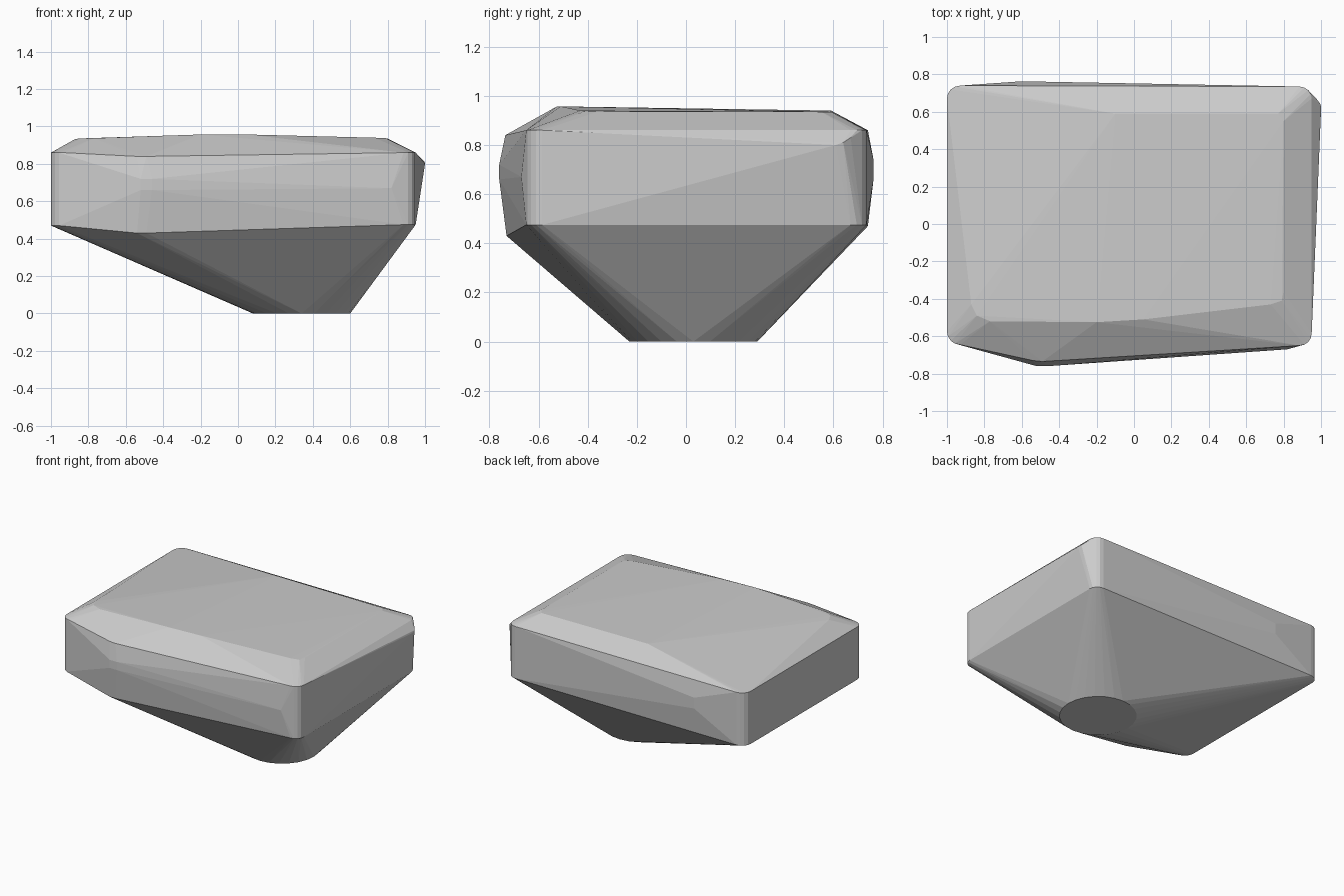
import bpy, bmesh, math

if "Cube" in bpy.data.objects:
    bpy.data.objects.remove(bpy.data.objects["Cube"])

bm = bmesh.new()


def arc(cx, cy, z, r, start, end, n):
    """Add points along a horizontal arc, angles in degrees."""
    for i in range(n + 1):
        a = math.radians(start + (end - start) * i / n)
        bm.verts.new((cx + r * math.cos(a), cy + r * math.sin(a), z))


# round foot
arc(0.34, 0.03, 0, 0.26, 0, 345, 23)

# rounded vertical corners, lower and upper rim
for x, y, r, low, high, start in [
    (-0.93, 0.67, 0.07, 0.47, 0.86, 90),
    (-0.93, -0.575, 0.07, 0.47, 0.86, 180),
    (0.885, -0.585, 0.065, 0.475, 0.86, 270),
    (0.885, 0.67, 0.065, 0.475, 0.86, 0),
]:
    for z in (low, high):
        arc(x, y, z, r, start, start + 90, 4)

# front ridge and shallow side bulges
for p in [
    (-0.54, -0.73, 0.43), (-0.49, -0.73, 0.43),
    (-0.54, -0.73, 0.84), (-0.49, -0.735, 0.84),
    (-0.52, -0.76, 0.66), (-0.46, -0.76, 0.66),
    (-0.52, -0.76, 0.72), (-0.46, -0.76, 0.72),
    (0.82, -0.67, 0.67), (-0.6, 0.763, 0.66), (-0.6, 0.763, 0.74),
    (0.998, 0.64, 0.81), (1.0, 0.61, 0.80), (0.975, 0.67, 0.83),
]:
    bm.verts.new(p)

# slightly crowned top
for p in [
    (-0.87, -0.43, 0.933), (-0.84, -0.49, 0.936), (-0.77, -0.52, 0.937),
    (-0.2, -0.525, 0.957), (0.05, -0.51, 0.957),
    (0.73, -0.43, 0.94), (0.79, -0.41, 0.937), (0.8, -0.36, 0.935),
    (0.8, 0.55, 0.935), (0.77, 0.59, 0.935), (-0.1, 0.59, 0.94),
]:
    bm.verts.new(p)

# wrap the guide points into one faceted solid
hull = bmesh.ops.convex_hull(bm, input=bm.verts[:])
loose = {v for v in hull["geom_interior"] + hull["geom_unused"]
         if isinstance(v, bmesh.types.BMVert)}
bmesh.ops.delete(bm, geom=[v for v in loose if v.is_valid and not v.link_faces],
                 context='VERTS')
bmesh.ops.dissolve_limit(bm, angle_limit=math.radians(0.3),
                         verts=bm.verts[:], edges=bm.edges[:])
bmesh.ops.recalc_face_normals(bm, faces=bm.faces[:])

mesh = bpy.data.meshes.new("faceted_block")
bm.to_mesh(mesh)
bm.free()
block = bpy.data.objects.new("faceted_block", mesh)
bpy.context.collection.objects.link(block)
